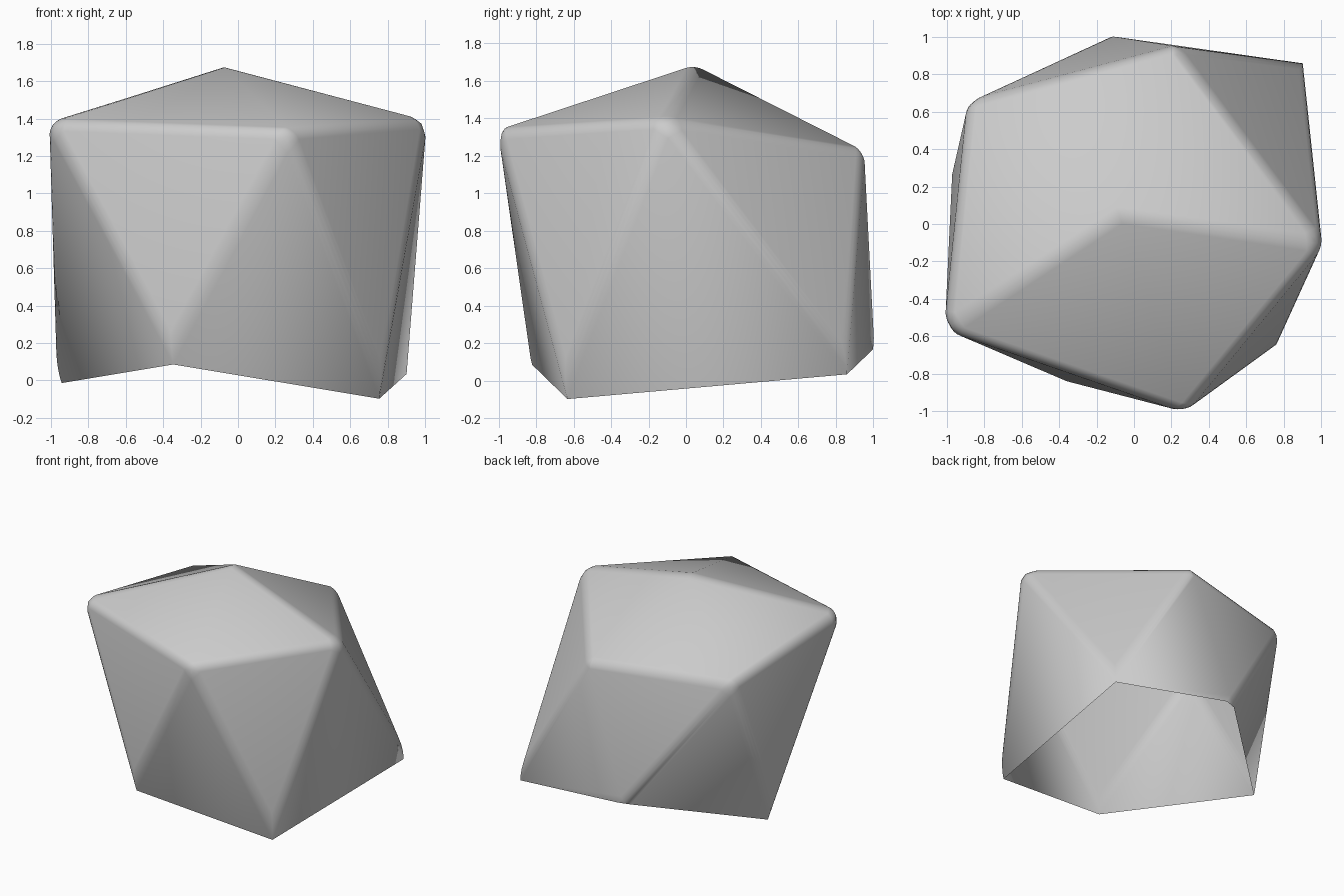
import bpy, bmesh
from math import radians

if "Cube" in bpy.data.objects:
    bpy.data.objects.remove(bpy.data.objects["Cube"])

# faceted shell: apex, upper ring and open lower ring (counter-clockwise)
apex = (-0.08, 0.05, 1.685)
upper = [(1.015, -0.11, 1.395), (0.225, 0.95, 1.225), (-0.89, 0.655, 1.22),
         (-1.015, -0.565, 1.385), (0.275, -1.01, 1.335)]
lower = [(0.91, 0.86, 0.11), (-0.13, 1.005, 0.17), (-0.975, 0.28, 0.07),
         (-0.36, -0.845, 0.165), (0.77, -0.65, 0.0)]

bm = bmesh.new()
top = bm.verts.new(apex)
up = [bm.verts.new(p) for p in upper]
low = [bm.verts.new(p) for p in lower]
for i in range(5):
    j = (i + 1) % 5
    bm.faces.new((top, up[i], up[j]))
    bm.faces.new((up[i], low[i], up[j]))
    bm.faces.new((low[i], low[j], up[j]))
mesh = bpy.data.meshes.new("faceted_shell")
bm.to_mesh(mesh)
bm.free()
shell = bpy.data.objects.new("faceted_shell", mesh)
bpy.context.collection.objects.link(shell)

# smooth shading, with only the sharper creases rounded
bpy.context.view_layer.objects.active = shell
shell.select_set(True)
mesh.polygons.foreach_set("use_smooth", [True] * len(mesh.polygons))
bevel = shell.modifiers.new("rounded_creases", 'BEVEL')
bevel.width = 0.05
bevel.segments = 4
bevel.limit_method = 'ANGLE'
bevel.angle_limit = radians(30)
